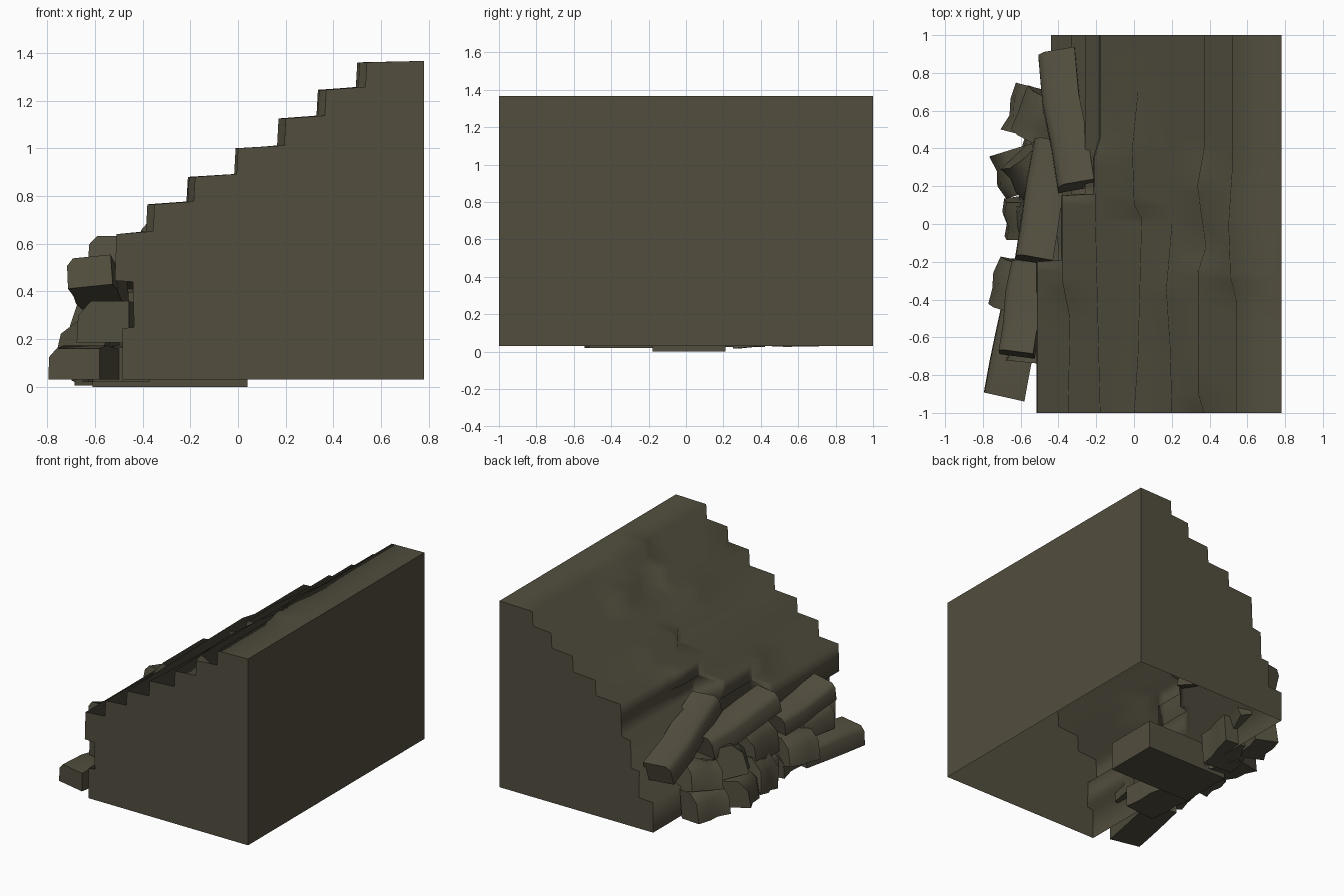
import bpy, bmesh, math, random
from mathutils import Vector, Euler

if "Cube" in bpy.data.objects:
    bpy.data.objects.remove(bpy.data.objects["Cube"])

random.seed(4)
stone = bpy.data.materials.new("dark_brown_stone")
stone.diffuse_color = (0.084, 0.076, 0.049, 1)
stone.use_nodes = True
stone.node_tree.nodes["Principled BSDF"].inputs["Base Color"].default_value = stone.diffuse_color


def finish(bm, name):
    me = bpy.data.meshes.new(name)
    bm.to_mesh(me)
    bm.free()
    me.materials.append(stone)
    ob = bpy.data.objects.new(name, me)
    bpy.context.collection.objects.link(ob)
    return ob


def interp(points, y):
    if y <= points[0][0]:
        return points[0][1]
    for (a, u), (b, v) in zip(points, points[1:]):
        if y <= b:
            return u + (v - u) * (y - a) / (b - a)
    return points[-1][1]


# --- Staircase: worn nose lines (y, x) for each step, top to bottom ---
noses = [
    [(-1, .54), (-.4, .54), (-.28, .51), (0, .50), (.3, .52), (1, .52)],
    [(-1, .37), (-.9, .34), (-.25, .34), (-.12, .38), (.2, .335), (.4, .37), (1, .37)],
    [(-1, .20), (-.65, .19), (-.35, .17), (0, .20), (1, .20)],
    [(-1, .0), (-.7, .02), (.03, .04), (.1, .0), (.4, -.01), (.7, .02), (1, .02)],
    [(-1, -.18), (0, -.205), (.35, -.21), (.45, -.18), (1, -.18)],
    [(-1, -.35), (-.5, -.34), (-.3, -.38), (.15, -.38), (.16, -.185), (1, -.185)],
    [(-1, -.51), (-.2, -.51), (-.19, -.37), (.15, -.37), (.16, -.26), (1, -.26)],
]
heights = [1.36, 1.245, 1.125, 1.0, .88, .765, .64]


def profile(y):
    pts = [(.78, .03), (.78, 1.366)]
    for i, z in enumerate(heights):
        x = interp(noses[i], y)
        below = heights[i + 1] + .012 if i < 6 else .445
        pts += [(x, z), (x - .006, below)]
    fallen = y > -.195
    a, b = (-.33, -.44) if fallen else (-.44, -.485)
    return pts + [(a, .44), (a + .004, .25), (b, .245), (b, .03)]


ys = sorted({round(p[0], 3) for line in noses for p in line})
bm = bmesh.new()
rows = [[bm.verts.new((x, y, z)) for x, z in profile(y)] for y in ys]
for r, s in zip(rows, rows[1:]):
    for k in range(len(r) - 1):
        bm.faces.new((r[k], r[k + 1], s[k + 1], s[k])).smooth = True
# closed ends, open underside
for end in (rows[0], rows[-1]):
    f = bm.faces.new(end)
    for e in f.edges:
        e.smooth = False
for r, s in zip(rows, rows[1:]):
    bm.edges.get((r[1], s[1])).smooth = False
bm.normal_update()
bmesh.ops.recalc_face_normals(bm, faces=bm.faces)
if min(bm.faces, key=lambda f: -f.calc_center_median().x).normal.x < 0:
    bmesh.ops.reverse_faces(bm, faces=bm.faces)
finish(bm, "worn_staircase")


# --- Broken stones: a box with one worn edge, long side on y ---
def block(name, loc, size, rot, wear=.25, jitter=.012):
    w, l, h = (d / 2 for d in size)
    c = wear * 2 * h
    section = [(-w, -h), (w, -h), (w, h), (-w + c, h), (-w + .1 * c, h - c)]
    m = Euler(rot).to_matrix()
    bm = bmesh.new()
    rings = []
    for t in (-1, -.35, .3, 1):
        dx, dz = random.uniform(-jitter, jitter), random.uniform(-jitter, jitter)
        rings.append([bm.verts.new(m @ Vector((x + dx, t * l, z + (dz if z > 0 else 0)))
                                   + Vector(loc)) for x, z in section])
    for r, s in zip(rings, rings[1:]):
        for k in range(5):
            bm.faces.new((r[k], r[(k + 1) % 5], s[(k + 1) % 5], s[k]))
    bm.faces.new(rings[0])
    bm.faces.new(rings[-1])
    bmesh.ops.recalc_face_normals(bm, faces=bm.faces)
    ob = finish(bm, name)
    bpy.ops.object.select_all(action='DESELECT')
    ob.select_set(True)
    bpy.context.view_layer.objects.active = ob
    bpy.ops.object.shade_smooth_by_angle(angle=math.radians(50))


# fallen step slabs
block("fallen_slab_back", (-.36, .55, .52), (.20, .74, .14), (-.32, 0, .17))
block("fallen_slab_middle", (-.48, .12, .50), (.20, .64, .14), (-.22, 0, -.18))
block("fallen_slab_front", (-.595, -.45, .43), (.19, .49, .12), (-.2, -.1, -.13))
block("ground_slab_front", (-.64, -.66, .10), (.22, .52, .14), (0, 0, -.22))
block("buried_slab", (-.285, .015, .10), (.65, .39, .20), (0, 0, 0), .2, 0)

# rubble heap
rubble = [
    ((-.63, -.33, .19), (.20, .26, .20), (.1, .2, -.2)),
    ((-.54, -.60, .27), (.22, .27, .17), (0, 0, -.1)),
    ((-.51, -.05, .30), (.18, .31, .22), (0, .1, .1)),
    ((-.61, .28, .13), (.22, .24, .19), (0, .1, .3)),
    ((-.54, .27, .31), (.20, .22, .20), (.2, .2, .75)),
    ((-.57, .60, .13), (.17, .26, .19), (0, .1, -.25)),
    ((-.48, .56, .29), (.22, .25, .20), (.2, .3, -.3)),
    ((-.60, .03, .14), (.17, .20, .24), (.15, 0, .15)),
    ((-.50, -.35, .10), (.24, .36, .16), (0, 0, .1)),
    ((-.48, .40, .14), (.22, .30, .22), (.1, 0, -.1)),
]
for i, (loc, size, rot) in enumerate(rubble):
    block(f"rubble_stone_{i + 1}", loc, size, rot, .35, .015)
